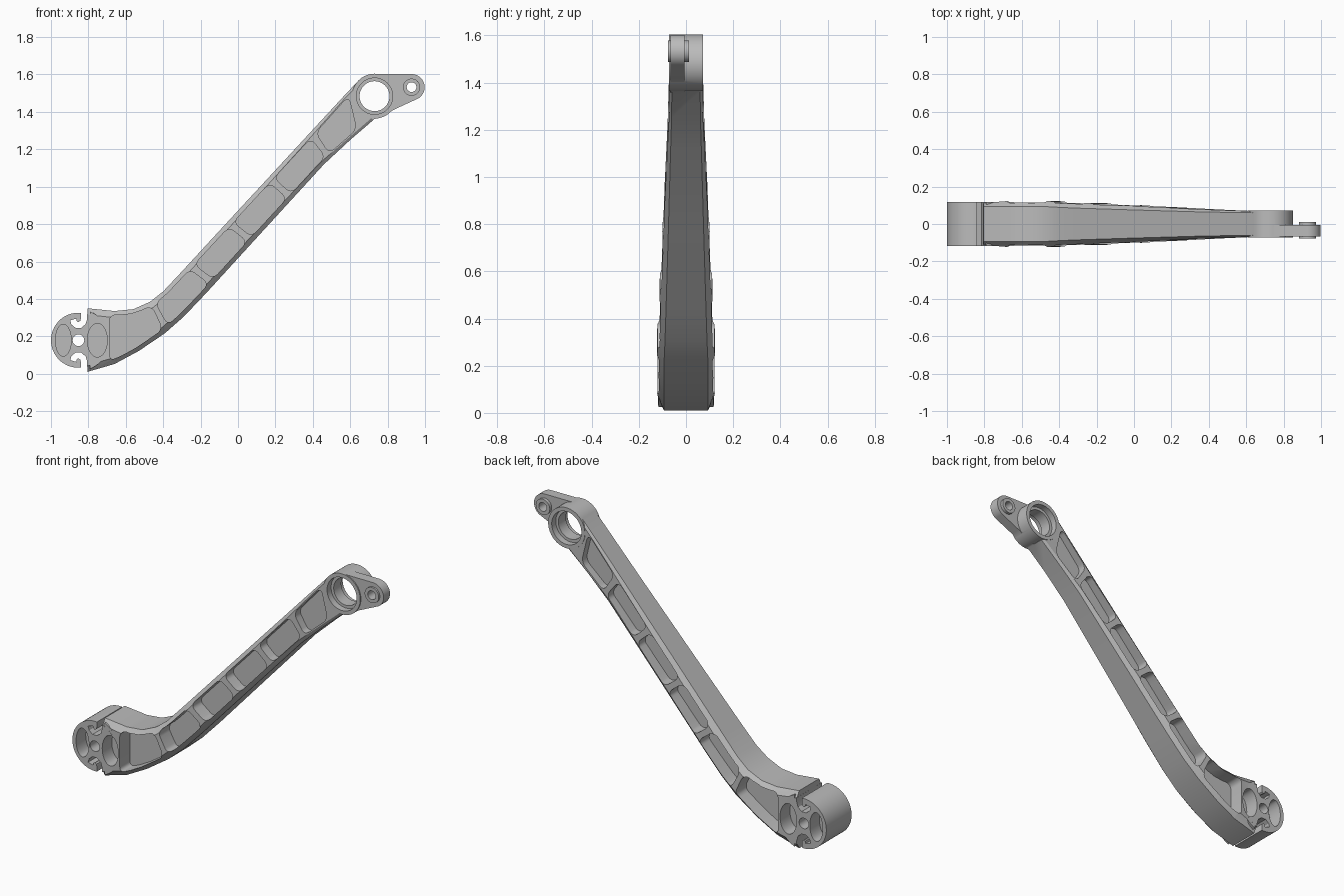
import bpy, bmesh, math
from mathutils import Vector

cube = bpy.data.objects.get("Cube")
if cube:
    bpy.data.objects.remove(cube)

metal = bpy.data.materials.new("plain grey metal")
metal.use_nodes = True
GREY = (0.5, 0.5, 0.5, 1)
metal.diffuse_color = GREY
metal.node_tree.nodes["Principled BSDF"].inputs["Base Color"].default_value = GREY

HUB = (-0.853, 0.179)
PIVOT = (0.73, 1.484)
TIP = (0.928, 1.532)


def finish(name, bm):
    bmesh.ops.recalc_face_normals(bm, faces=bm.faces)
    mesh = bpy.data.meshes.new(name)
    bm.to_mesh(mesh)
    bm.free()
    mesh.materials.append(metal)
    obj = bpy.data.objects.new(name, mesh)
    bpy.context.collection.objects.link(obj)
    return obj


def prism(name, points, y0, y1, corners=(), radius=0.0):
    """Extrude an x-z outline from y0 to y1, rounding the chosen corners."""
    bm = bmesh.new()
    verts = [bm.verts.new((x, y0, z)) for x, z in points]
    bm.faces.new(verts)
    if corners:
        bmesh.ops.bevel(bm, geom=[verts[i] for i in corners], offset=radius,
                        segments=5, profile=0.5, affect='VERTICES')
    out = bmesh.ops.extrude_face_region(bm, geom=bm.faces[:])
    moved = [g for g in out["geom"] if isinstance(g, bmesh.types.BMVert)]
    bmesh.ops.translate(bm, verts=moved, vec=(0, y1 - y0, 0))
    return finish(name, bm)


def arc(centre, rx, rz=None, start=0, end=360, n=40):
    rz = rz or rx
    count = n if end - start == 360 else n + 1
    angles = [math.radians(start + (end - start) * i / n) for i in range(count)]
    return [(centre[0] + rx * math.cos(a), centre[1] + rz * math.sin(a)) for a in angles]


def combine(target, other, operation):
    mod = target.modifiers.new("combine", 'BOOLEAN')
    mod.operation = operation
    mod.solver = 'EXACT'
    mod.object = other
    bpy.context.view_layer.objects.active = target
    bpy.ops.object.modifier_apply(modifier=mod.name)
    bpy.data.objects.remove(other)


def cut(target, points, y0=-0.3, y1=0.3, **kw):
    combine(target, prism("cutter", points, y0, y1, **kw), 'DIFFERENCE')


def smooth(obj):
    bpy.ops.object.select_all(action='DESELECT')
    obj.select_set(True)
    bpy.context.view_layer.objects.active = obj
    bpy.ops.object.shade_smooth_by_angle(angle=math.radians(28))


# Arm stations: upper edge x z, lower edge x z, rim half depth, face half depth, chamfer width
stations = [
    (-0.805, 0.350, -0.805, 0.010, 0.093, 0.112, 0.035),
    (-0.660, 0.335, -0.660, 0.052, 0.093, 0.124, 0.035),
    (-0.560, 0.345, -0.530, 0.122, 0.093, 0.124, 0.035),
    (-0.470, 0.385, -0.390, 0.217, 0.093, 0.122, 0.035),
    (-0.400, 0.440, -0.290, 0.305, 0.089, 0.119, 0.033),
    (-0.310, 0.536, -0.170, 0.431, 0.085, 0.114, 0.031),
    (0.000, 0.872, 0.135, 0.765, 0.075, 0.096, 0.026),
    (0.340, 1.240, 0.460, 1.120, 0.065, 0.078, 0.020),
    (0.560, 1.478, 0.600, 1.250, 0.061, 0.071, 0.016),
    (0.645, 1.568, 0.730, 1.362, 0.060, 0.069, 0.015),
]


def section(s):
    """Eight-sided chamfered cross-section of the arm."""
    top, bottom = Vector((s[0], s[1])), Vector((s[2], s[3]))
    rim, face, chamfer = s[4:]
    step = (bottom - top).normalized() * chamfer
    front = [(top, -rim), (top + step, -face), (bottom - step, -face), (bottom, -rim)]
    ring = front + [(p, -y) for p, y in reversed(front)]
    return [(p.x, y, p.y) for p, y in ring]


def edge_points(x, inset):
    """Inset upper and lower points of the arm where its midline crosses x."""
    mids = [(s[0] + s[2]) / 2 for s in stations]
    i = max(k for k in range(len(mids) - 1) if mids[k] <= x or k == 0)
    t = (x - mids[i]) / (mids[i + 1] - mids[i])
    a, b = stations[i], stations[i + 1]
    v = [p + (q - p) * t for p, q in zip(a[:4], b[:4])]
    top, bottom = Vector(v[:2]), Vector(v[2:])
    step = (bottom - top).normalized() * inset
    return tuple(top + step), tuple(bottom - step)


# Arm body lofted through the stations
bm = bmesh.new()
rings = [[bm.verts.new(c) for c in section(s)] for s in stations]
for a, b in zip(rings, rings[1:]):
    for i in range(8):
        j = (i + 1) % 8
        bm.faces.new((a[i], a[j], b[j], b[i]))
bm.faces.new(rings[0])
bm.faces.new(rings[-1])
arm = finish("lever_arm", bm)

# Weight-saving pockets on both sides, separated by thin ribs
ribs = [-0.70, -0.42, -0.195, 0.012, 0.227, 0.44, 0.625]
for left, right in zip(ribs, ribs[1:]):
    a, b = left + 0.012, right - 0.012
    pairs = [edge_points(a + (b - a) * k / 4, 0.024) for k in range(5)]
    outline = [p[0] for p in pairs] + [p[1] for p in reversed(pairs)]
    for side in (-1, 1):
        cut(arm, outline, side * 0.028, side * 0.3, corners=(0, 4, 5, 9), radius=0.034)

# Clamp hub, pivot boss and tip lug joined to the arm
combine(arm, prism("hub", arc(HUB, 0.147, n=64), -0.118, 0.118), 'UNION')
combine(arm, prism("hub_cheek", arc(HUB, 0.165, start=-68, end=68), -0.1175, 0.1175), 'UNION')
combine(arm, prism("pivot_boss", arc(PIVOT, 0.12, n=64), -0.073, 0.073), 'UNION')
lug = [(0.73, 1.6025), (0.925, 1.602)] + arc(TIP, 0.07, start=-60, end=88, n=20)[::-1]
lug += [(0.84, 1.415), (0.78, 1.38), (0.72, 1.358), (0.64, 1.45)]
combine(arm, prism("tip_lug", lug, -0.066, -0.006), 'UNION')

# Hooked slots above and below the hub centre
path = [Vector(p) for p in ((-0.823, 0.42), (-0.823, 0.295), (-0.829, 0.274), (-0.845, 0.261),
                            (-0.862, 0.261), (-0.876, 0.272), (-0.881, 0.29))]
near, far = [], []
for i, p in enumerate(path):
    d = (path[min(i + 1, len(path) - 1)] - path[max(i - 1, 0)]).normalized()
    side = Vector((-d.y, d.x)) * 0.017
    near.append(tuple(p + side))
    far.append(tuple(p - side))
slot = near + far[::-1]
cut(arm, slot)
cut(arm, [(x, 2 * HUB[1] - z) for x, z in slot])

# Hub centre hole and blind oval recesses
cut(arm, arc(HUB, 0.031))
for side in (-1, 1):
    cut(arm, arc((-0.934, HUB[1]), 0.042, 0.085), side * 0.028, side * 0.3)
    cut(arm, arc((-0.752, HUB[1]), 0.053, 0.09), side * 0.028, side * 0.3)

# Pivot bore with a wider seat on each side, and the tip hole
cut(arm, arc(PIVOT, 0.08, n=64))
for side in (-1, 1):
    cut(arm, arc(PIVOT, 0.097, n=64), side * 0.035, side * 0.3)
cut(arm, arc(TIP, 0.04))
smooth(arm)

# Bushing pressed into the tip
bushing = prism("tip_bushing", arc(TIP, 0.046), -0.077, 0.012)
cut(bushing, arc(TIP, 0.026))
smooth(bushing)
